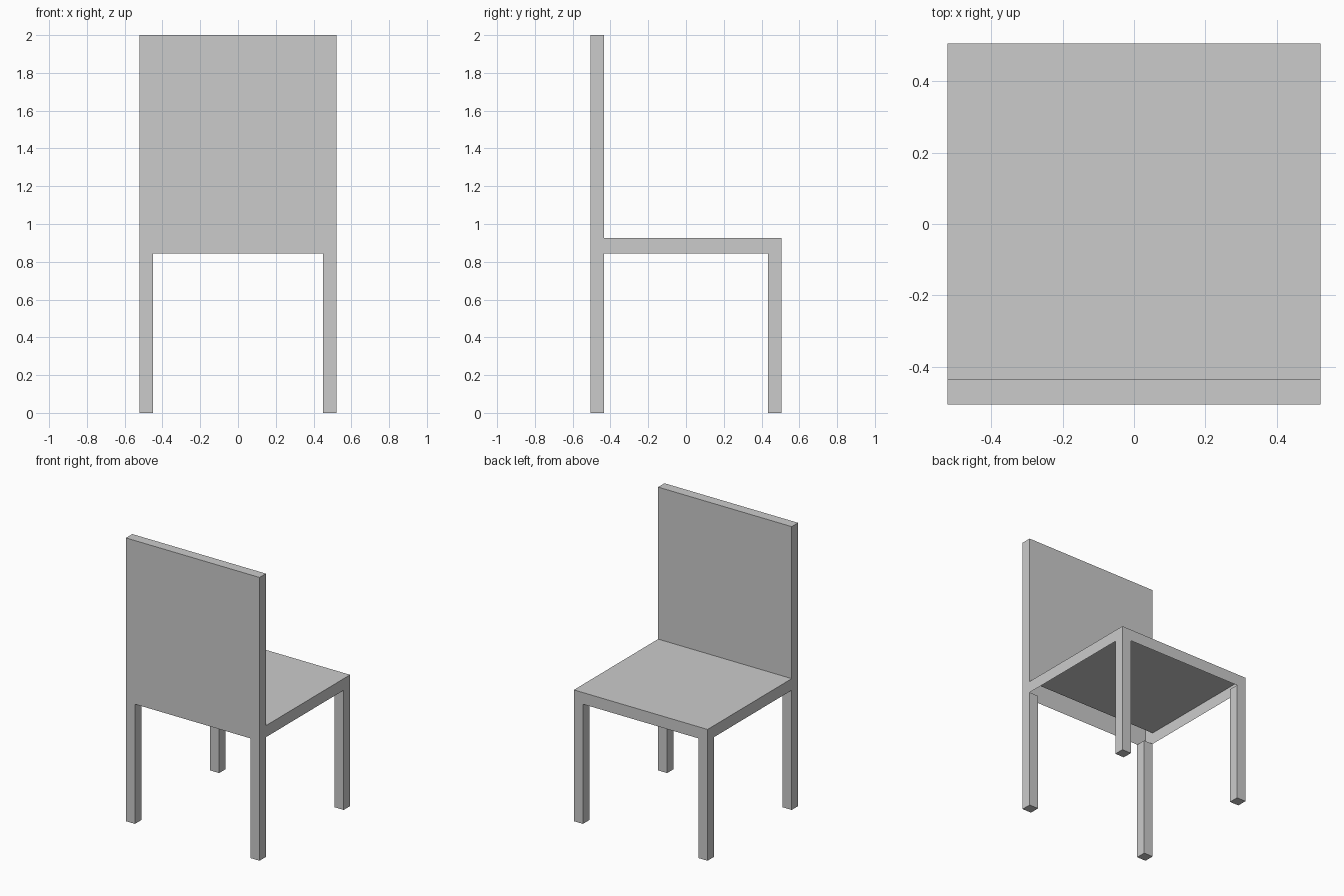
import bpy
import bmesh

if "Cube" in bpy.data.objects:
    bpy.data.objects.remove(bpy.data.objects["Cube"])

HALF_X, HALF_Y = 0.522, 0.505
THICK = 0.071            # leg and backrest thickness
SEAT_Z0, SEAT_Z1, TOP = 0.845, 0.927, 2.0


def add_object(name, bm):
    bmesh.ops.recalc_face_normals(bm, faces=bm.faces)
    mesh = bpy.data.meshes.new(name)
    bm.to_mesh(mesh)
    bm.free()
    obj = bpy.data.objects.new(name, mesh)
    bpy.context.collection.objects.link(obj)
    return obj


# Seat and backrest: one hollow L-shaped shell, open underneath
profile = [(-HALF_Y, SEAT_Z0), (-HALF_Y, TOP), (-HALF_Y + THICK, TOP),
           (-HALF_Y + THICK, SEAT_Z1), (HALF_Y, SEAT_Z1), (HALF_Y, SEAT_Z0)]
bm = bmesh.new()
left, right = [[bm.verts.new((x, y, z)) for y, z in profile]
               for x in (-HALF_X, HALF_X)]
bm.faces.new(left)
bm.faces.new(right[::-1])
for i in range(len(profile) - 1):
    bm.faces.new((left[i], right[i], right[i + 1], left[i + 1]))
add_object("seat_and_backrest", bm)


# Legs: square posts flush with the shell corners, open where they meet it
def add_leg(name, sx, sy):
    x0, x1 = sorted((sx * HALF_X, sx * (HALF_X - THICK)))
    y0, y1 = sorted((sy * HALF_Y, sy * (HALF_Y - THICK)))
    bm = bmesh.new()
    foot = bm.faces.new([bm.verts.new((x, y, 0)) for x, y in
                         ((x0, y0), (x0, y1), (x1, y1), (x1, y0))])
    ring = bmesh.ops.extrude_edge_only(bm, edges=foot.edges[:])
    verts = [g for g in ring["geom"] if isinstance(g, bmesh.types.BMVert)]
    bmesh.ops.translate(bm, verts=verts, vec=(0, 0, SEAT_Z0))
    add_object(name, bm)


for end, sy in (("backrest", -1), ("seat_edge", 1)):
    for side, sx in (("left", -1), ("right", 1)):
        add_leg(f"{end}_{side}_leg", sx, sy)
